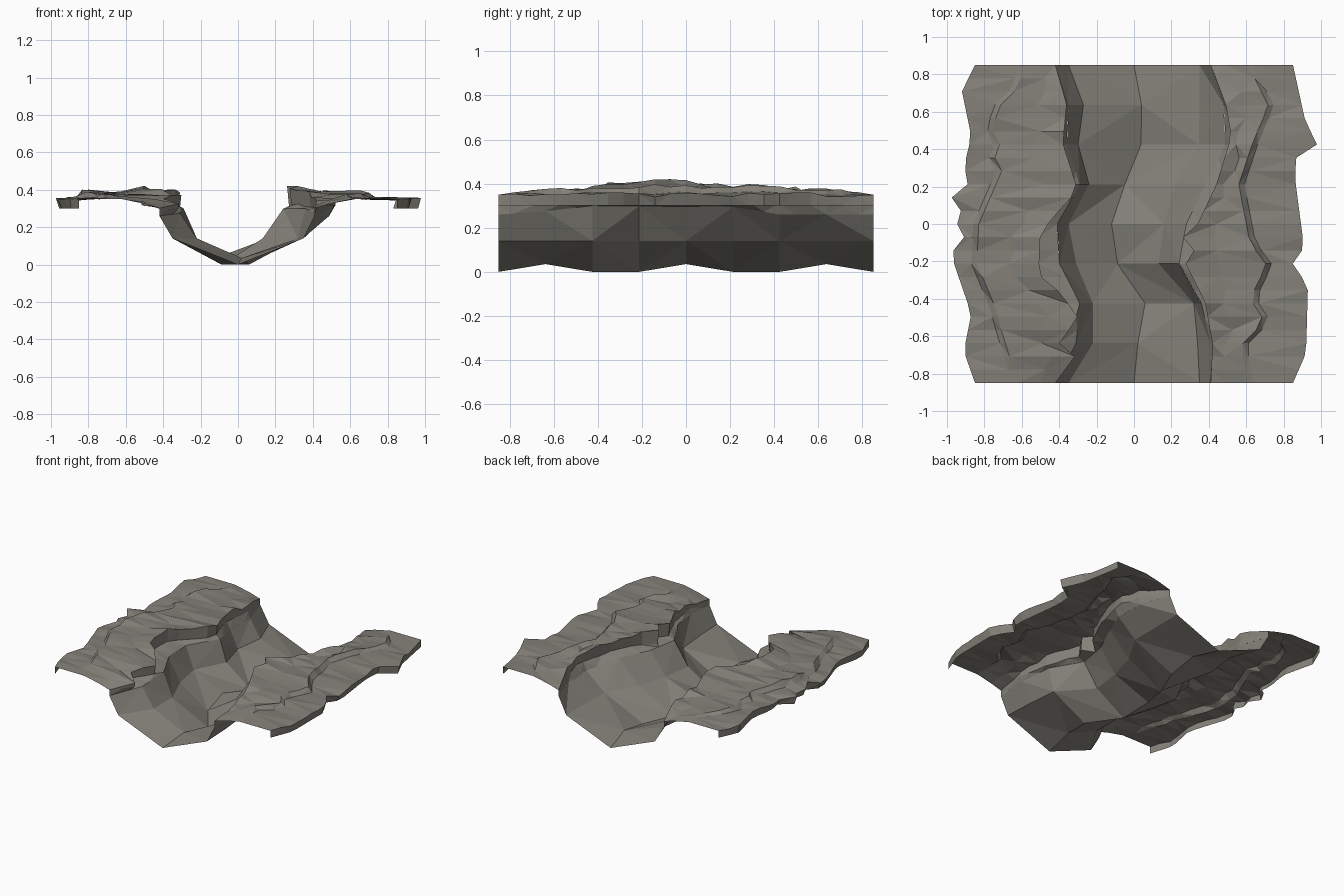
import bpy, bmesh, random

if "Cube" in bpy.data.objects:
    bpy.data.objects.remove(bpy.data.objects["Cube"])
random.seed(4)

HALF = 0.85


def follow(path, y):
    """x of a contour line, given as (y, x) points running front to back."""
    for (y0, x0), (y1, x1) in zip(path, path[1:]):
        if y <= y1:
            return x0 + (x1 - x0) * max(0, y - y0) / (y1 - y0)
    return path[-1][1]


# contour lines seen from above
floor = [(-.85, 0), (-.64, .02), (-.42, .06), (-.21, -.09), (0, -.12), (.21, -.05), (.43, .04), (.64, .04), (.85, 0)]
left = dict(
    outer=[(-.85, -.85), (-.68, -.91), (-.48, -.87), (-.16, -.98), (-.06, -.90), (.02, -.96), (.08, -.92),
           (.17, -1), (.22, -.87), (.30, -.91), (.47, -.87), (.71, -.92), (.85, -.85)],
    step=[(-.85, -.62), (-.6, -.70), (-.45, -.74), (-.21, -.84), (0, -.83), (.3, -.70), (.4, -.78),
          (.45, -.66), (.5, -.76), (.63, -.72), (.75, -.60), (.85, -.62)],
    lip=[(-.85, -.42), (-.70, -.31), (-.64, -.40), (-.5, -.30), (-.37, -.39), (-.27, -.51), (-.05, -.50),
         (.05, -.42), (.18, -.30), (.43, -.38), (.64, -.36), (.85, -.42)],
    top=[(-.85, -.42), (-.64, -.31), (-.42, -.29), (-.21, -.40), (0, -.41), (.21, -.29), (.43, -.36), (.64, -.35), (.85, -.42)],
    mid=[(-.85, -.35), (-.64, -.22), (-.42, -.22), (-.21, -.31), (0, -.35), (.21, -.24), (.43, -.30), (.64, -.27), (.85, -.35)])
right = dict(
    outer=[(-.85, .85), (-.69, .92), (-.33, .93), (-.2, .84), (-.13, .91), (.25, .86), (.38, .87),
           (.43, .99), (.53, .92), (.85, .85)],
    step=[(-.85, .61), (-.65, .57), (-.52, .70), (-.4, .62), (-.22, .71), (-.1, .62), (.21, .56), (.45, .64), (.63, .72), (.85, .61)],
    lip=[(-.85, .41), (-.64, .42), (-.42, .38), (-.2, .27), (-.13, .33), (-.06, .25), (0, .34),
         (.21, .44), (.47, .52), (.64, .49), (.85, .41)],
    top=[(-.85, .41), (-.64, .41), (-.42, .36), (-.21, .24), (0, .28), (.21, .38), (.43, .49), (.64, .48), (.85, .41)],
    mid=[(-.85, .35), (-.64, .34), (-.42, .32), (-.21, .13), (0, .16), (.21, .22), (.43, .35), (.64, .35), (.85, .35)])


def wall_top(y):
    """Height where the cliff meets the overhanging lip."""
    heights = [(-.85, .26), (-.64, .275), (-.425, .30), (.2125, .295), (.425, .26), (.85, .26)]
    return follow(heights, y)


def plateau(lines, y, s):
    """One plateau section from its outer skirt to the top of the cliff."""
    x = {k: follow(p, y) for k, p in lines.items()}
    fade = 1 - (abs(y) / HALF) ** 2               # plateau sinks to flat ends
    j = lambda a: random.uniform(-a, a) * min(1, fade * 3)
    inner = x["step"] + (x["lip"] - x["step"]) * .6
    return [(x["outer"] - s * .02 * fade, .30),
            (x["outer"], .35 + j(.012)),
            (x["step"] + s * .03, .350 + .008 * fade + j(.008)),
            (x["step"], .35 + .04 * fade + j(.012)),
            (inner + j(.03), .325 + .062 * fade + j(.01)),
            (x["lip"], .302 + .105 * fade + j(.016)),
            (x["lip"] + s * .01 * fade, .295 + .025 * fade + j(.008)),
            (x["top"], wall_top(y))]


def valley(y):
    """Cliff, slope, stream bed, slope, cliff."""
    bed = max(0, .035 * (1 - min(abs(y - c) for c in (-.6375, 0, .6375)) / .2))
    return [(follow(left["top"], y), wall_top(y)), (follow(left["mid"], y), .14),
            (follow(floor, y), bed),
            (follow(right["mid"], y), .14), (follow(right["top"], y), wall_top(y))]


def loft(name, section, strips, material):
    """Loft sections along y into flat triangles with alternating diagonals."""
    bm = bmesh.new()
    rows = []
    for i in range(strips + 1):
        y = -HALF + 2 * HALF * i / strips
        rows.append([bm.verts.new((x, y, z)) for x, z in section(y)])
    for i in range(strips):
        for k in range(len(rows[0]) - 1):
            a, b, c, d = rows[i][k], rows[i][k + 1], rows[i + 1][k + 1], rows[i + 1][k]
            for t in (((a, b, c), (a, c, d)) if (i + k) % 2 else ((a, b, d), (b, c, d))):
                bm.faces.new(t)
    mesh = bpy.data.meshes.new(name)
    bm.to_mesh(mesh)
    bm.free()
    mesh.materials.append(material)
    bpy.context.collection.objects.link(bpy.data.objects.new(name, mesh))


stone = bpy.data.materials.new("grey_stone")
stone.diffuse_color = (.23, .22, .19, 1)
stone.use_nodes = True
stone.node_tree.nodes["Principled BSDF"].inputs["Base Color"].default_value = stone.diffuse_color

# coarse valley, finer ragged plateaus on both banks
loft("ravine_valley", valley, 8, stone)
loft("left_plateau", lambda y: plateau(left, y, -1), 24, stone)
loft("right_plateau", lambda y: plateau(right, y, 1)[::-1], 24, stone)
